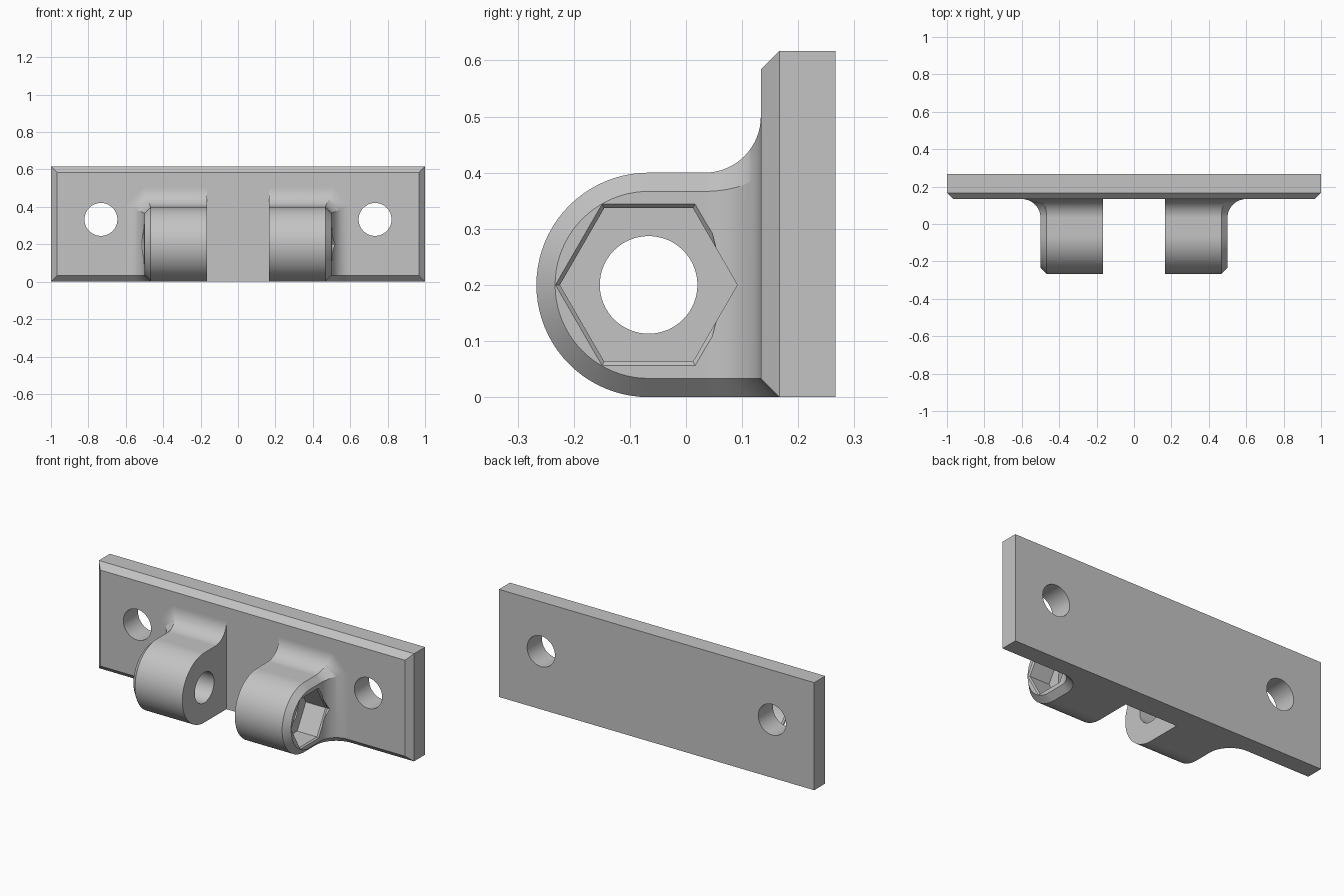
import bpy, bmesh
from math import sin, cos, pi, sqrt

if "Cube" in bpy.data.objects:
    bpy.data.objects.remove(bpy.data.objects["Cube"])

grey = bpy.data.materials.new("light_grey")
grey.diffuse_color = (0.55, 0.55, 0.55, 1)
grey.use_nodes = True
grey.node_tree.nodes["Principled BSDF"].inputs["Base Color"].default_value = grey.diffuse_color

U = 1 / 30            # chamfer size, base unit
CY, CZ = -2 * U, 0.2  # pivot axis of the lugs


def make(name, faces):
    """Mesh object from loose polygons, welded with outward normals."""
    bm = bmesh.new()
    for f in faces:
        bm.faces.new([bm.verts.new(p) for p in f])
    bmesh.ops.remove_doubles(bm, verts=bm.verts, dist=1e-5)
    bmesh.ops.recalc_face_normals(bm, faces=bm.faces)
    me = bpy.data.meshes.new(name)
    bm.to_mesh(me)
    bm.free()
    ob = bpy.data.objects.new(name, me)
    bpy.context.collection.objects.link(ob)
    me.materials.append(grey)
    return ob


def skin(rings, closed=True):
    """Quads between successive rings."""
    n = len(rings[0])
    return [[a[i], a[(i + 1) % n], b[(i + 1) % n], b[i]]
            for a, b in zip(rings, rings[1:]) for i in range(n if closed else n - 1)]


def solid(name, rings):
    return make(name, skin(rings) + [rings[0], rings[-1]])


def cutter(axis, centre, steps, sides):
    """Round or hexagonal cutter; steps are (position, radius) along x or y."""
    rings = []
    for pos, r in steps:
        ring = []
        for i in range(sides):
            a = 2 * pi * i / sides
            u, v = centre[0] + r * cos(a), centre[1] + r * sin(a)
            ring.append((pos, u, v) if axis == 'x' else (u, pos, v))
        rings.append(ring)
    ob = solid("cutter", rings)
    ob.hide_render = True
    return ob


def finish(ob, cutters=()):
    """Apply cuts, then smooth shading with sharp edges kept."""
    for c in cutters:
        m = ob.modifiers.new("cut", 'BOOLEAN')
        m.operation, m.solver, m.object = 'DIFFERENCE', 'EXACT', c
    bpy.ops.object.select_all(action='DESELECT')
    ob.select_set(True)
    bpy.context.view_layer.objects.active = ob
    bpy.ops.object.convert(target='MESH')
    bpy.ops.object.shade_smooth_by_angle(angle=0.4)
    for c in cutters:
        bpy.data.objects.remove(c)
    ob.modifiers.new("normals", 'WEIGHTED_NORMAL').keep_sharp = True


# Wall plate with chamfered front rim and two screw holes
def plate_ring(y, inset):
    x, top = 1 - inset, 0.617 - inset
    return [(-x, y, inset), (x, y, inset), (x, y, top), (-x, y, top)]

plate = solid("wall_plate", [plate_ring(8 * U, 0), plate_ring(5 * U, 0), plate_ring(4 * U, U)])
finish(plate, [cutter('y', (s * 0.733, 0.333), [(0, 0.088), (0.4, 0.088)], 64) for s in (-1, 1)])

# Unchamfered bottom edge between the lugs
sill = solid("centre_sill", [[(x, 4 * U, 0), (x, 5 * U, 0), (x, 4 * U, U)] for x in (-5 * U, 5 * U)])
finish(sill)


# Lugs: rounded nose with chamfered outer edge, filleted into the plate
def nose_ring(x, r):
    arc = [pi / 2 + pi * i / 40 for i in range(41)]
    return ([(x, U, CZ + r)] + [(x, CY + r * cos(a), CZ + r * sin(a)) for a in arc]
            + [(x, U, CZ - r)])


def root_ring(t):
    y, o = U + 0.1 * sin(t), 0.1 - 0.1 * cos(t)
    yb, xb = U + 4 * U * sin(t), 0.6 - 4 * U * cos(t)
    k = o * (sqrt(2) - 1)
    return [(5 * U, y, 0.4 + o), (14 * U + k, y, 0.4 + o), (0.5 + o, y, 11 * U + k),
            (0.5 + o, y, U), (xb, yb, 0), (5 * U, yb, 0)]


nose = [nose_ring(5 * U, 0.2), nose_ring(14 * U, 0.2), nose_ring(0.5, 0.2 - U)]
root = [root_ring(pi / 2 * i / 16) for i in range(17)]
root.append([(x, 0.2, z) for x, y, z in root[-1]])   # tail buried in the plate
lug_faces = skin(nose, closed=False) + [nose[0], nose[-1]] + skin(root) + [root[-1]]

# Right lug takes a hex nut, left lug a round bolt head
for name, s, sides, r in (("right_lug", 1, 6, 0.158), ("left_lug", -1, 64, 0.15)):
    lug = make(name, [[(s * x, y, z) for x, y, z in f] for f in lug_faces])
    bore = cutter('x', (CY, CZ), [(s * 0.1, 0.087), (s * 0.7, 0.087)], 64)
    recess = cutter('x', (CY, CZ), [(s * 11 * U, r), (s * 0.492, r),
                                    (s * 0.501, r + 0.009), (s * 0.502, r), (s * 0.7, r)], sides)
    finish(lug, [bore, recess])
